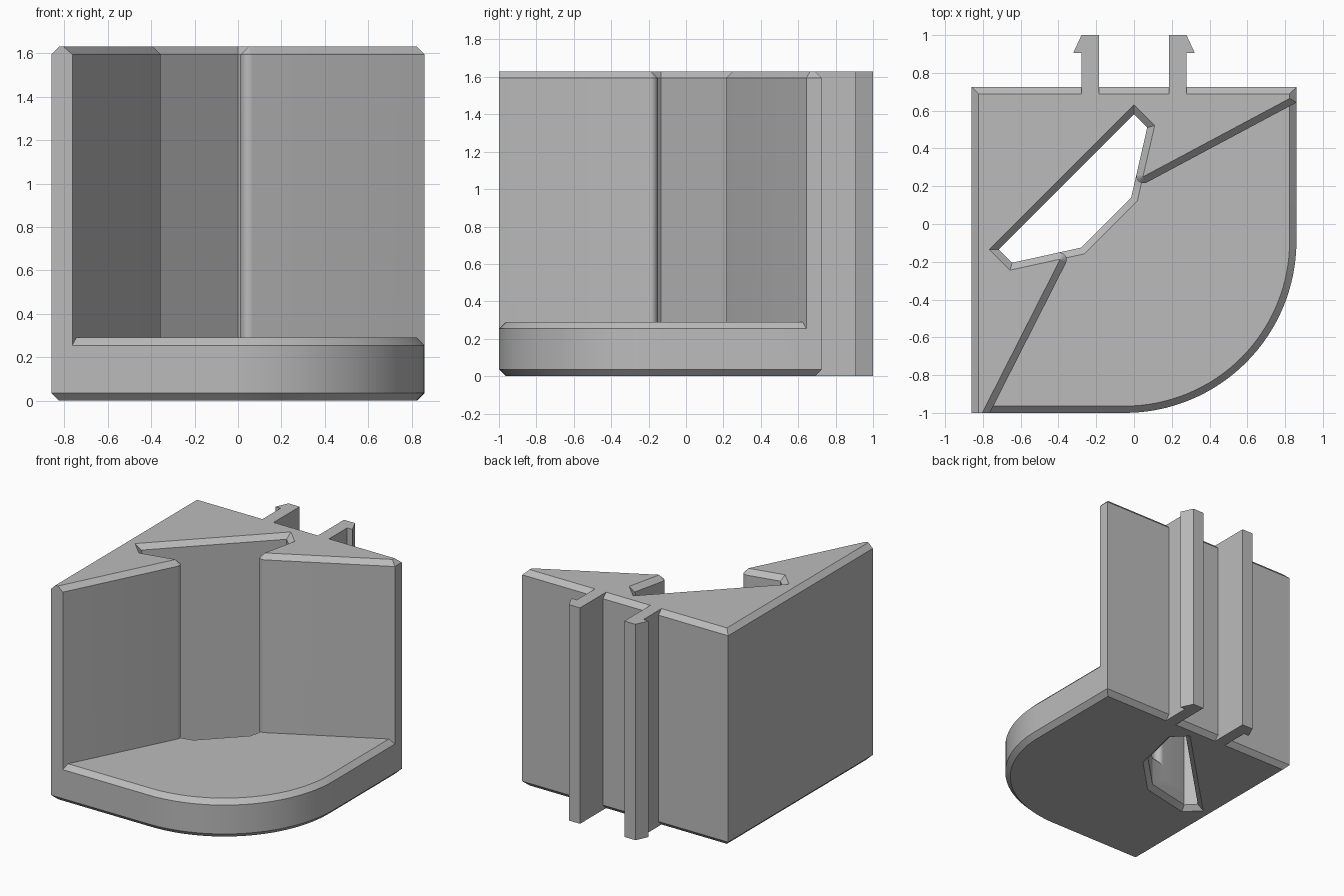
import bpy, bmesh, math
from mathutils import Vector

if "Cube" in bpy.data.objects:
    bpy.data.objects.remove(bpy.data.objects["Cube"])

CHAMFER = 0.036
HEIGHT = 1.63
BASE_TOP = 0.29
LEFT, RIGHT, FRONT, BACK = -0.86, 0.86, -1.0, 0.725

grey = bpy.data.materials.new("plain grey")
grey.use_nodes = True
COLOUR = (0.5, 0.5, 0.5, 1)
grey.diffuse_color = COLOUR
grey.node_tree.nodes["Principled BSDF"].inputs["Base Color"].default_value = COLOUR


def inset(points, amount, fixed=()):
    """Move each edge of a counter-clockwise outline inwards, except the fixed ones."""
    count = len(points)
    normals, dists = [], []
    for i in range(count):
        edge = (points[(i + 1) % count] - points[i]).normalized()
        normals.append(Vector((-edge.y, edge.x)))
        dists.append(0 if i in fixed else amount)
    result = []
    for i in range(count):
        a, b, da, db = normals[i - 1], normals[i], dists[i - 1], dists[i]
        det = a.x * b.y - a.y * b.x
        shift = Vector((da * b.y - db * a.y, a.x * db - b.x * da)) / det
        result.append(points[i] + shift)
    return result


def prism(name, points, levels, fixed=()):
    """Loft an outline through (height, inset) levels."""
    bm = bmesh.new()
    rings = [[bm.verts.new((p.x, p.y, z)) for p in inset(points, amount, fixed)]
             for z, amount in levels]
    for low, high in zip(rings, rings[1:]):
        for i in range(len(low)):
            j = (i + 1) % len(low)
            bm.faces.new((low[i], low[j], high[j], high[i]))
    bm.faces.new(rings[0][::-1])
    bm.faces.new(rings[-1])
    mesh = bpy.data.meshes.new(name)
    bm.to_mesh(mesh)
    bm.free()
    mesh.materials.append(grey)
    obj = bpy.data.objects.new(name, mesh)
    bpy.context.collection.objects.link(obj)
    return obj


def combine(target, other, operation):
    mod = target.modifiers.new("combine", 'BOOLEAN')
    mod.operation, mod.solver, mod.object = operation, 'EXACT', other
    bpy.context.view_layer.objects.active = target
    bpy.ops.object.modifier_apply(modifier=mod.name)
    bpy.data.objects.remove(other)


def rounded(before, corner, after, radius=0.038, steps=8):
    """Points of an arc that replaces a convex corner."""
    u, v = (before - corner).normalized(), (after - corner).normalized()
    half = u.angle(v) / 2
    centre = corner + (u + v).normalized() * radius / math.sin(half)
    start = corner + u * radius / math.tan(half) - centre
    turn = math.pi - 2 * half
    arc = []
    for k in range(steps + 1):
        a = turn * k / steps
        arc.append(centre + Vector((start.x * math.cos(a) - start.y * math.sin(a),
                                    start.x * math.sin(a) + start.y * math.cos(a))))
    return arc


def vectors(*pairs):
    return [Vector(p) for p in pairs]


# Slot outline, counter-clockwise
slot = vectors((0, 0.58), (-0.715, -0.135), (-0.645, -0.205),
               (-0.28, -0.125), (-0.015, 0.14), (0.07, 0.51))

# Base plate with one large rounded corner
radius = 0.91
arc = [Vector((RIGHT - radius + radius * math.sin(t), FRONT + radius - radius * math.cos(t)))
       for t in (math.pi / 2 * k / 32 for k in range(33))]
base_outline = vectors((LEFT, FRONT)) + arc + vectors((RIGHT, BACK), (LEFT, BACK))
body = prism("holder_body", base_outline,
             [(0, CHAMFER), (CHAMFER, 0), (BASE_TOP - CHAMFER, 0), (BASE_TOP, CHAMFER)])

# Slot through the base, flared at both mouths
over = 0.01
cutter = prism("slot_cutter", slot,
               [(-over, -CHAMFER - over), (CHAMFER, 0),
                (BASE_TOP - CHAMFER, 0), (BASE_TOP + over, -CHAMFER - over)])
cutter.hide_render = True
combine(body, cutter, 'DIFFERENCE')

# Upright block: two tapering jaws wrapped around the slot
front_tip, right_tip = Vector((-0.763, FRONT)), Vector((RIGHT, 0.643))


def on_edge(a, b, t):
    return a + (b - a) * t


front_lip = on_edge(slot[3], slot[2], 0.12)
right_lip = on_edge(slot[4], slot[5], 0.11)
block_outline = (vectors((LEFT, FRONT)) + [front_tip]
                 + rounded(front_tip, front_lip, slot[2])
                 + [slot[2], slot[1], slot[0], slot[5]]
                 + rounded(slot[5], right_lip, right_tip)
                 + [right_tip] + vectors((RIGHT, BACK), (LEFT, BACK)))
block = prism("upright_block", block_outline,
              [(BASE_TOP / 2, 0), (HEIGHT - CHAMFER, 0), (HEIGHT, CHAMFER)], fixed=(0,))
combine(body, block, 'UNION')

# Pair of hooked clips on the back
for side in (-1, 1):
    hook = vectors((0.185, 0.64), (0.278, 0.64), (0.278, 0.905),
                   (0.322, 0.905), (0.278, 1), (0.185, 1))
    if side < 0:
        hook = [Vector((-p.x, p.y)) for p in reversed(hook)]
    combine(body, prism("back_clip", hook, [(0, 0), (HEIGHT, 0)]), 'UNION')

# Smooth the curved walls, keep chamfers crisp
bpy.ops.object.select_all(action='DESELECT')
body.select_set(True)
bpy.context.view_layer.objects.active = body
bpy.ops.object.shade_smooth_by_angle(angle=math.radians(25))
